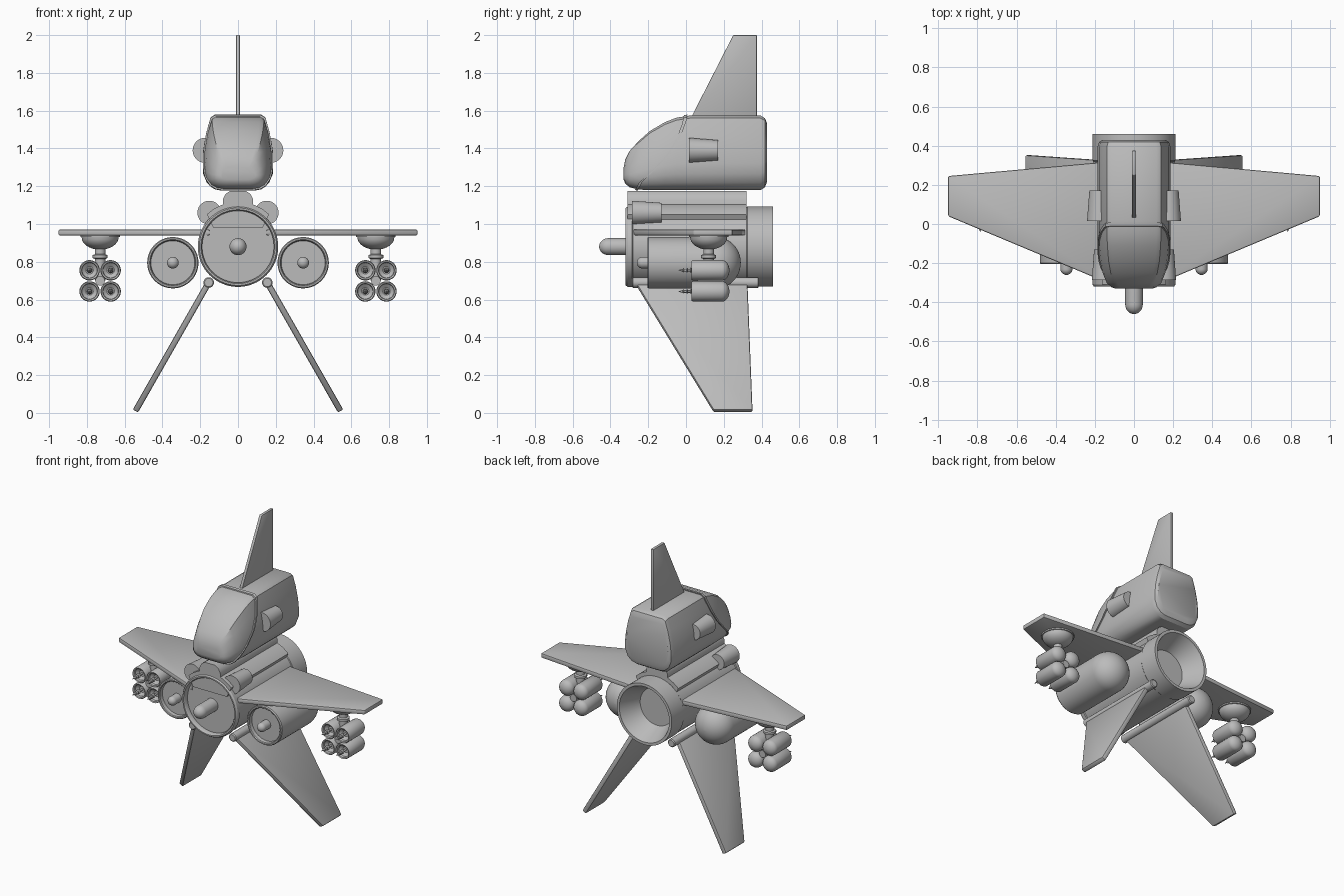
import bpy, bmesh, math
from mathutils import Matrix, Vector

cube = bpy.data.objects.get("Cube")
if cube:
    bpy.data.objects.remove(cube)

grey = bpy.data.materials.new("plain_grey")
grey.use_nodes = True
grey.diffuse_color = (0.5, 0.5, 0.5, 1)
grey.node_tree.nodes["Principled BSDF"].inputs["Base Color"].default_value = (0.5, 0.5, 0.5, 1)
parts = []


def finish(name, bm):
    bmesh.ops.recalc_face_normals(bm, faces=bm.faces)
    mesh = bpy.data.meshes.new(name)
    bm.to_mesh(mesh)
    bm.free()
    mesh.materials.append(grey)
    ob = bpy.data.objects.new(name, mesh)
    bpy.context.collection.objects.link(ob)
    parts.append(ob)
    return ob


def loft(name, rings):
    """Skin a list of equal closed rings and cap both ends."""
    bm = bmesh.new()
    loops = [[bm.verts.new(p) for p in ring] for ring in rings]
    n = len(loops[0])
    for a, b in zip(loops, loops[1:]):
        for i in range(n):
            j = (i + 1) % n
            bm.faces.new((a[i], a[j], b[j], b[i]))
    bm.faces.new(loops[0])
    bm.faces.new(loops[-1])
    return finish(name, bm)


def lathe(name, profile, centre, upright=False, sides=40):
    """Turn (radius, distance) pairs around the y axis, or z if upright."""
    c = Vector(centre)
    rings = []
    for r, d in profile:
        ring = []
        for i in range(sides):
            a = math.tau * i / sides
            u, v = max(r, 0.0008) * math.cos(a), max(r, 0.0008) * math.sin(a)
            ring.append(c + Vector((u, v, d) if upright else (u, d, v)))
        rings.append(ring)
    return loft(name, rings)


def dome(r, start, length, steps=8):
    """Profile of a rounded end that closes at start + length."""
    return [(r * math.cos(k * math.pi / 2 / steps), start + length * math.sin(k * math.pi / 2 / steps))
            for k in range(steps + 1)]


def plate(name, outline, thick, matrix, bevel=0.0):
    """Flat outline in local xy, centred on its thickness, with softened edges."""
    bm = bmesh.new()
    low = [bm.verts.new((x, y, -thick / 2)) for x, y in outline]
    top = [bm.verts.new((x, y, thick / 2)) for x, y in outline]
    bm.faces.new(low)
    bm.faces.new(top)
    for i in range(len(low)):
        j = (i + 1) % len(low)
        bm.faces.new((low[i], low[j], top[j], top[i]))
    if bevel:
        bmesh.ops.bevel(bm, geom=bm.edges[:], offset=bevel, segments=2, profile=0.5, affect='EDGES')
    bm.transform(matrix)
    return finish(name, bm)


def axes(origin, x, y):
    """Matrix placing local x and y along the given directions."""
    x, y = Vector(x).normalized(), Vector(y).normalized()
    m = Matrix((x, y, x.cross(y))).transposed().to_4x4()
    m.translation = origin
    return m


SIDE = axes((0, 0, 0), (0, 1, 0), (0, 0, 1))   # local xy -> yz
FRONT = axes((0, 0, 0), (1, 0, 0), (0, 0, 1))  # local xy -> xz

# Main fuselage: open intake in front, hollow nozzle behind
lathe("fuselage", [(0.19, -0.285), (0.19, -0.31), (0.196, -0.32), (0.205, -0.32), (0.213, -0.308),
                   (0.213, -0.285), (0.208, -0.28), (0.208, 0.32), (0.212, 0.325), (0.212, 0.46),
                   (0.193, 0.46), (0.13, 0.32)], (0, 0, 0.88), sides=64)
lathe("intake_spinner", [(0.045, -0.27)] + dome(0.045, -0.41, -0.05), (0, 0, 0.88))

# Saddle and neck on top of the fuselage
arc = [math.radians(a) for a in range(-44, 45, 4)]
saddle = [(0.237 * math.sin(a), 0.88 + 0.237 * math.cos(a)) for a in arc]
saddle += [(0.13, 0.98), (-0.13, 0.98)]
plate("saddle", saddle, 0.63, FRONT @ Matrix.Translation((0, 0, -0.005)))
neck = [(-0.08, 1.08), (0.08, 1.08), (0.08, 1.13), (0.065, 1.16), (0.04, 1.176),
        (-0.04, 1.176), (-0.065, 1.16), (-0.08, 1.13)]
plate("neck", neck, 0.63, FRONT @ Matrix.Translation((0, 0, -0.005)))

# Cabin: one cross-section scaled along the body
HALF = [(0.115, 1), (0.138, 0.965), (0.16, 0.78), (0.178, 0.56), (0.186, 0.36),
        (0.184, 0.22), (0.165, 0.1), (0.135, 0.03), (0.095, 0)]
SECTION = HALF + [(-x, v) for x, v in reversed(HALF)]
STATIONS = [(-0.33, 1.30, 1.235, 0.5), (-0.322, 1.34, 1.215, 0.63), (-0.30, 1.385, 1.195, 0.75),
            (-0.25, 1.44, 1.182, 0.86), (-0.19, 1.493, 1.18, 0.94), (-0.11, 1.54, 1.18, 0.985),
            (-0.05, 1.563, 1.18, 1), (0.02, 1.574, 1.18, 1), (0.395, 1.574, 1.18, 1),
            (0.418, 1.56, 1.195, 0.96), (0.43, 1.53, 1.225, 0.87)]


def cabin(name, grow):
    rings = []
    for y, top, bottom, wide in STATIONS:
        rings.append([(x * wide + math.copysign(grow, x), y, bottom - grow + v * (top - bottom + 2 * grow))
                      for x, v in SECTION])
    return loft(name, rings)


cabin("cabin", 0)

# Canopy frame: a thin band cut out of a slightly larger cabin
seam = [(0.012, 1.60), (0.0, 1.54), (-0.03, 1.46), (-0.08, 1.375), (-0.15, 1.30), (-0.23, 1.225), (-0.27, 1.15)]
frame = cabin("canopy_frame", 0.007)
band = plate("frame_cutter", seam + [(y - 0.02, z - 0.008) for y, z in reversed(seam)], 0.6, SIDE)
cut = frame.modifiers.new("band", 'BOOLEAN')
cut.operation, cut.object, cut.solver = 'INTERSECT', band, 'EXACT'
bpy.context.view_layer.update()
trimmed = bpy.data.meshes.new_from_object(frame.evaluated_get(bpy.context.evaluated_depsgraph_get()))
frame.modifiers.clear()
frame.data = trimmed
parts.remove(band)
bpy.data.objects.remove(band)

# Tail fin
plate("tail_fin", [(0.02, 1.55), (0.375, 1.55), (0.375, 2.0), (0.25, 2.0)], 0.02, SIDE, 0.003)

for s, side in ((1, "left"), (-1, "right")):
    # Tapered side scoops on cabin and fuselage
    lathe(side + "_cabin_scoop", [(0.066, 0.015), (0.054, 0.17)], (s * 0.174, 0, 1.39))
    lathe(side + "_body_scoop", [(0.063, -0.285), (0.052, -0.13)], (s * 0.152, 0, 1.06))

    # Main wing
    plate(side + "_wing", [(s * 0.15, -0.295), (s * 0.95, 0.04), (s * 0.95, 0.245), (s * 0.15, 0.317)],
          0.032, Matrix.Translation((0, 0, 0.955)), 0.008)

    # Engine under the wing
    engine = (s * 0.345, 0, 0.795)
    lathe(side + "_engine", [(0.116, -0.175), (0.118, -0.2), (0.123, -0.205), (0.131, -0.205), (0.136, -0.198)]
          + dome(0.136, 0.16, 0.13, 10), engine)
    lathe(side + "_engine_spinner", [(0.031, -0.17)] + dome(0.031, -0.23, -0.03), engine, sides=24)

    # Lower fin with its hinge rod
    hinge, tip = Vector((s * 0.155, 0, 0.69)), Vector((s * 0.543, 0, 0.01))
    span = (tip - hinge).length
    plate(side + "_lower_fin", [(-0.27, 0), (0.325, 0), (0.352, span), (0.145, span)], 0.032,
          axes(hinge, (0, 1, 0), tip - hinge), 0.008)
    lathe(side + "_hinge_rod", [(0.022, -0.285), (0.028, -0.28), (0.028, 0.38), (0.022, 0.385)], hinge, sides=20)

    # Pylon dish and stem
    lathe(side + "_pylon_dish", [(0.105, 0.945), (0.105, 0.93)] + dome(0.098, 0.93, -0.066),
          (s * 0.73, 0.12, 0), True)
    lathe(side + "_pylon_stem", [(0.028, 0.88), (0.028, 0.84), (0.04, 0.835), (0.04, 0.82), (0.028, 0.815),
                                 (0.028, 0.70)], (s * 0.73, 0.12, 0), True, 24)

    # Cluster of four launch tubes with ribbed needles
    for i in (-1, 1):
        for k in (-1, 1):
            spot = (s * 0.73 + i * 0.056, 0, 0.699 + k * 0.056)
            lathe(side + "_launch_tube", [(0.02, 0.065), (0.04, 0.05), (0.042, 0.033), (0.05, 0.03), (0.054, 0.037)]
                  + dome(0.054, 0.19, 0.04, 6), spot, sides=28)
            ribs = []
            for j in range(3):
                y = 0.03 - 0.02 * j
                ribs += [(0.007, y), (0.016 - 0.002 * j, y - 0.004), (0.007, y - 0.008)]
            lathe(side + "_tube_needle", [(0.007, 0.07)] + ribs + [(0.001, -0.04)], spot, sides=12)
    lathe(side + "_cluster_core", [(0.025, 0.06), (0.025, 0.2)], (s * 0.73, 0, 0.699), sides=16)

# Smooth shading that keeps the edges crisp
bpy.ops.object.select_all(action='DESELECT')
for ob in parts:
    ob.select_set(True)
bpy.context.view_layer.objects.active = parts[0]
bpy.ops.object.shade_smooth_by_angle(angle=math.radians(32))
